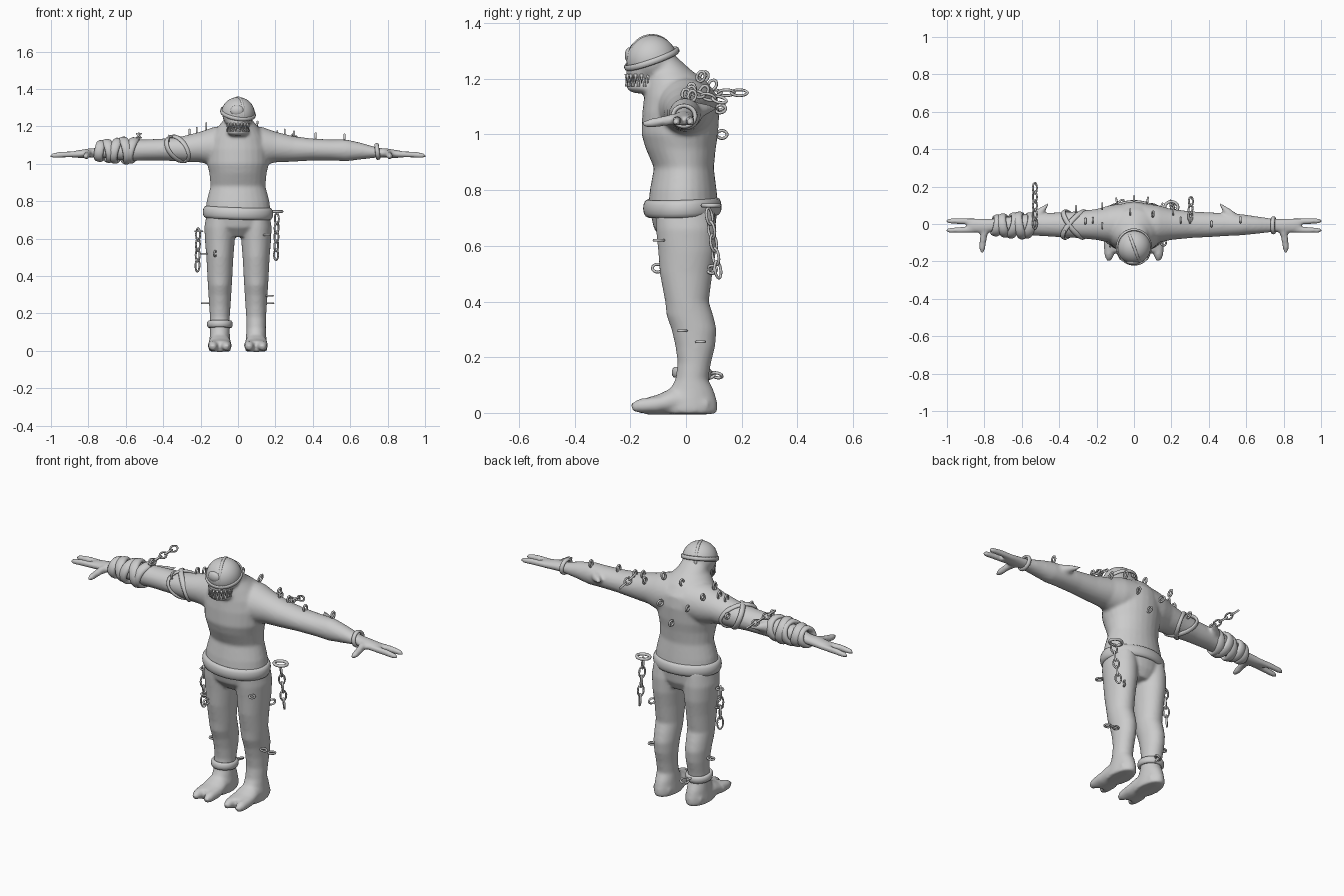
import bpy, bmesh, math
from mathutils import Vector, Matrix

grey = bpy.data.materials.new("stone_grey")
grey.diffuse_color = (0.6, 0.6, 0.6, 1)


def finish(name, bm):
    bmesh.ops.recalc_face_normals(bm, faces=bm.faces)
    for f in bm.faces:
        f.smooth = True
    me = bpy.data.meshes.new(name)
    bm.to_mesh(me)
    bm.free()
    me.materials.append(grey)
    ob = bpy.data.objects.new(name, me)
    bpy.context.collection.objects.link(ob)
    return ob


def loft(bm, rings, n=28):
    """Skin a list of (centre, half-vector u, half-vector v) ellipses and cap it."""
    loops = []
    for c, u, v in rings:
        c, u, v = Vector(c), Vector(u), Vector(v)
        loops.append([bm.verts.new(c + u * math.cos(2 * math.pi * i / n) + v * math.sin(2 * math.pi * i / n))
                      for i in range(n)])
    for a, b in zip(loops, loops[1:]):
        for i in range(n):
            bm.faces.new((a[i], a[(i + 1) % n], b[(i + 1) % n], b[i]))
    bm.faces.new(loops[0][::-1])
    bm.faces.new(loops[-1])


def upright(bm, rows, x=0):
    # rows: z, front y, back y, half width, centre x offset
    loft(bm, [((x + r[4] if len(r) > 4 else x, (r[1] + r[2]) / 2, r[0]), (r[3], 0, 0),
               (0, (r[2] - r[1]) / 2, 0)) for r in rows])


def sideways(bm, rows, s):
    # rows: x, low y, high y, low z, high z
    loft(bm, [((s * x, (a + b) / 2, (c + d) / 2), (0, (b - a) / 2, 0), (0, 0, (d - c) / 2))
              for x, a, b, c, d in rows])


def limb(bm, pts, n=14):
    # round tapered limb through (point, radius)
    d = (Vector(pts[-1][0]) - Vector(pts[0][0])).normalized()
    u = d.orthogonal().normalized()
    v = d.cross(u)
    loft(bm, [(p, u * r, v * r) for p, r in pts], n)


def ball(bm, c, r):
    bmesh.ops.create_uvsphere(bm, u_segments=28, v_segments=18, radius=1,
                              matrix=Matrix.Translation(c) @ Matrix.Diagonal((*r, 1)))


def hoop(bm, c, u, v, thick, wide=None, n=20, m=8):
    """Closed elliptical band with half axes u and v."""
    c, u, v = Vector(c), Vector(u), Vector(v)
    w = u.cross(v).normalized()
    wide = wide or thick
    loops = []
    for i in range(n):
        a = 2 * math.pi * i / n
        d = u * math.cos(a) + v * math.sin(a)
        loops.append([bm.verts.new(c + d + d.normalized() * thick * math.cos(2 * math.pi * j / m)
                                   + w * wide * math.sin(2 * math.pi * j / m)) for j in range(m)])
    for i in range(n):
        a, b = loops[i], loops[(i + 1) % n]
        for j in range(m):
            bm.faces.new((a[j], a[(j + 1) % m], b[(j + 1) % m], b[j]))


def chain(name, a, b, count):
    a, b = Vector(a), Vector(b)
    d = (b - a).normalized()
    side = d.orthogonal().normalized()
    step = (b - a).length / count
    bm = bmesh.new()
    for i in range(count):
        w = side if i % 2 else d.cross(side)
        hoop(bm, a + d * step * (i + 0.5), d * step * 0.62, w * 0.015, 0.0055, n=16, m=6)
    finish(name, bm)


# ---------- body: torso, head, limbs fused into one skin ----------
bm = bmesh.new()
upright(bm, [(.61, -.07, .08, .10), (.66, -.115, .105, .16), (.75, -.135, .115, .174), (.8, -.13, .11, .168),
             (.88, -.115, .1, .147), (.95, -.145, .107, .153), (1.0, -.16, .115, .165), (1.08, -.157, .12, .165),
             (1.14, -.15, .112, .15), (1.19, -.145, .075, .115), (1.23, -.14, .02, .08), (1.28, -.14, -.035, .062)])
# skull and jaw
ball(bm, (0, -.125, 1.268), (.085, .088, .082))
upright(bm, [(1.148, -.185, -.10, .035), (1.16, -.21, -.09, .055), (1.176, -.216, -.08, .061),
             (1.183, -.202, -.08, .053), (1.207, -.2, -.08, .053), (1.214, -.216, -.07, .064), (1.25, -.212, -.06, .075)])
for s in (-1, 1):
    sideways(bm, [(.06, -.11, .11, .99, 1.205), (.13, -.10, .10, .99, 1.197), (.2, -.085, .08, 1.008, 1.172),
                  (.3, -.075, .068, 1.012, 1.147), (.4, -.07, .062, 1.018, 1.135), (.5, -.064, .058, 1.018, 1.13),
                  (.58, -.06, .052, 1.014, 1.13), (.66, -.052, .04, 1.024, 1.112), (.75, -.042, .028, 1.034, 1.086),
                  (.8, -.048, .028, 1.032, 1.082), (.86, -.047, .031, 1.032, 1.072), (.89, -.044, .028, 1.034, 1.066)], s)
    # two fingers and a thumb
    for y, y2 in ((.014, .016), (-.031, -.034)):
        limb(bm, [((s * .84, y, 1.052), .016), ((s * .93, (y + y2) / 2, 1.05), .0165),
                  ((s * .985, y2, 1.045), .015), ((s * 1.004, y2, 1.043), .007)])
    limb(bm, [((s * .79, -.01, 1.058), .024), ((s * .805, -.07, 1.05), .019),
              ((s * .812, -.13, 1.04), .0165), ((s * .812, -.156, 1.037), .008)])
    # elbow spur
    limb(bm, [((s * .53, .03, 1.085), .032), ((s * .5, .065, 1.09), .022), ((s * .455, .112, 1.095), .004)])
    # leg
    upright(bm, [(.74, -.11, .10, .07), (.66, -.108, .11, .083), (.58, -.1, .108, .079), (.5, -.094, .095, .072),
                 (.4, -.075, .082, .067), (.35, -.07, .098, .064), (.3, -.052, .11, .061), (.24, -.038, .105, .057),
                 (.18, -.03, .09, .053), (.12, -.038, .08, .052), (.08, -.06, .1, .054), (.04, -.1, .112, .058),
                 (.012, -.1, .113, .06), (-.003, -.09, .108, .055)], s * .097)
    # foot and cleft toes
    rows = [(.08, .052, .06), (.0, .055, .09), (-.05, .06, .088), (-.1, .064, .064), (-.15, .062, .05)]
    loft(bm, [((s * .097, y, h / 2 - .002), (w, 0, 0), (0, 0, h / 2 + .004)) for y, w, h in rows])
    for dx, r, y in ((-.036, .026, -.195), (.034, .026, -.195)):
        limb(bm, [((s * .097 + dx, -.10, .03), .03), ((s * .097 + dx, -.165, .025), r), ((s * .097 + dx, y, .02), .014)])
body = finish("body", bm)
rm = body.modifiers.new("fuse", 'REMESH')
rm.mode = 'VOXEL'
rm.voxel_size = 0.0085
rm.use_smooth_shade = True
sm = body.modifiers.new("soften", 'SMOOTH')
sm.factor = 0.5
sm.iterations = 5

# ---------- skull cap with straps and eye patch ----------
bm = bmesh.new()
ball(bm, (0, -.123, 1.268), (.09, .092, .089))
tilt = Vector((0, -.093, -.032))
bmesh.ops.bisect_plane(bm, geom=bm.verts[:] + bm.edges[:] + bm.faces[:], plane_co=(0, -.123, 1.27),
                       plane_no=(0, -.33, .94), clear_inner=True)
finish("skull_cap", bm)
bm = bmesh.new()
hoop(bm, (0, -.123, 1.272), (.09, 0, -.012), tilt, .006, .011, 36)
hoop(bm, (0, -.123, 1.27), (.03, -.082, .0), (0, 0, .086), .005, .008, 36)
finish("cap_straps", bm)
bm = bmesh.new()
ball(bm, (-.005, -.202, 1.285), (.036, .018, .028))
finish("eye_patch", bm)

# ---------- teeth ----------
bm = bmesh.new()
for i in range(11):
    a = math.radians(-100 + 20 * i)
    x, y = .058 * math.sin(a), -.148 - .066 * math.cos(a)
    limb(bm, [((x, y, 1.218), .007), ((x, y, 1.184), .001)], 6)
    a += math.radians(10)
    x, y = .056 * math.sin(a), -.148 - .066 * math.cos(a)
    limb(bm, [((x, y, 1.172), .007), ((x, y, 1.206), .001)], 6)
finish("teeth", bm)

# ---------- belt, cuffs and arm wraps ----------
bm = bmesh.new()
hoop(bm, (0, -.013, .738), (.172, 0, -.006), (0, .125, .004), .016, .032, 48, 12)
finish("belt", bm)
bm = bmesh.new()
hoop(bm, (-.097, .022, .142), (.058, 0, .0), (0, .062, -.004), .011, .02, 32, 10)
finish("ankle_cuff", bm)
bm = bmesh.new()
hoop(bm, (.745, -.007, 1.066), (0, .04, 0), (-.004, 0, .037), .008, .012, 28)
finish("wrist_cuff", bm)
bm = bmesh.new()
for x, r, lean in ((-.565, .056, .015), (-.605, .06, -.012), (-.65, .055, .014), (-.695, .05, -.01), (-.735, .044, .008)):
    hoop(bm, (x, -.008, 1.072 - (x + .565) * -.02), (lean, r, 0), (lean, 0, r), .014, .026, 32, 10)
finish("forearm_wraps", bm)
bm = bmesh.new()
for lean in (.055, -.05):
    hoop(bm, (-.32, -.003, 1.08), (lean, .072, 0), (-.03, 0, .068), .008, .014, 36)
finish("upper_arm_straps", bm)

# ---------- hanging chains ----------
chain("belt_chain", (.208, .08, .73), (.203, .118, .49), 5)
chain("thigh_chain", (-.213, .0, .65), (-.217, .01, .43), 4)
chain("forearm_chain", (-.53, -.02, 1.15), (-.53, .215, 1.15), 5)
chain("shoulder_chain", (.3, .02, 1.15), (.305, .14, 1.12), 3)
chain("ankle_chain", (-.1, .07, .135), (-.06, .125, .135), 2)
bm = bmesh.new()
hoop(bm, (.2, .09, .745), (.035, .0, 0), (0, .03, 0), .008)
finish("belt_loop", bm)

# ---------- piercing rings: position and outward direction ----------
studs = [((-.2, 0, .64), (-1, 0, 0)), ((-.172, -.03, .52), (-1, -.5, 0)), ((-.165, .03, .255), (-1, 0, 0)),
         ((.16, -.01, .295), (1, -.4, 0)), ((.162, .05, .255), (1, .3, 0)), ((.15, -.09, .62), (.7, -1, 0)),
         ((.14, .085, .515), (.5, 1, 0)), ((-.12, -.094, .52), (-.3, -1, 0)),
         ((-.53, 0, 1.135), (0, 0, 1)), ((-.37, -.04, 1.125), (0, -.5, 1)), ((-.31, .07, 1.1), (0, 1, .4)),
         ((-.26, .015, 1.155), (0, 0, 1)), ((-.22, .02, 1.165), (0, 0, 1)), ((-.17, .09, 1.17), (0, .6, 1)),
         ((-.17, -.01, 1.19), (0, 0, 1)), ((-.02, .06, 1.2), (0, .6, 1)), ((.1, .05, 1.2), (.2, .4, 1)),
         ((.21, .06, 1.15), (0, .6, 1)), ((.25, .02, 1.155), (0, 0, 1)), ((.3, .02, 1.145), (0, 0, 1)),
         ((.415, 0, 1.135), (0, 0, 1)), ((.57, .02, 1.13), (0, .2, 1)), ((0, .12, 1.0), (0, 1, 0)),
         ((-.09, .11, 1.1), (-.2, 1, .2)), ((.07, .115, 1.09), (.2, 1, .2))]
bm = bmesh.new()
for p, d in studs:
    p, d = Vector(p), Vector(d).normalized()
    side = d.cross(Vector((1, 0, 0)) if abs(d.x) < .5 else Vector((0, 0, 1))).normalized()
    hoop(bm, p + d * .009, d * .019, side * .014, .0055, n=14, m=6)
finish("piercing_rings", bm)
